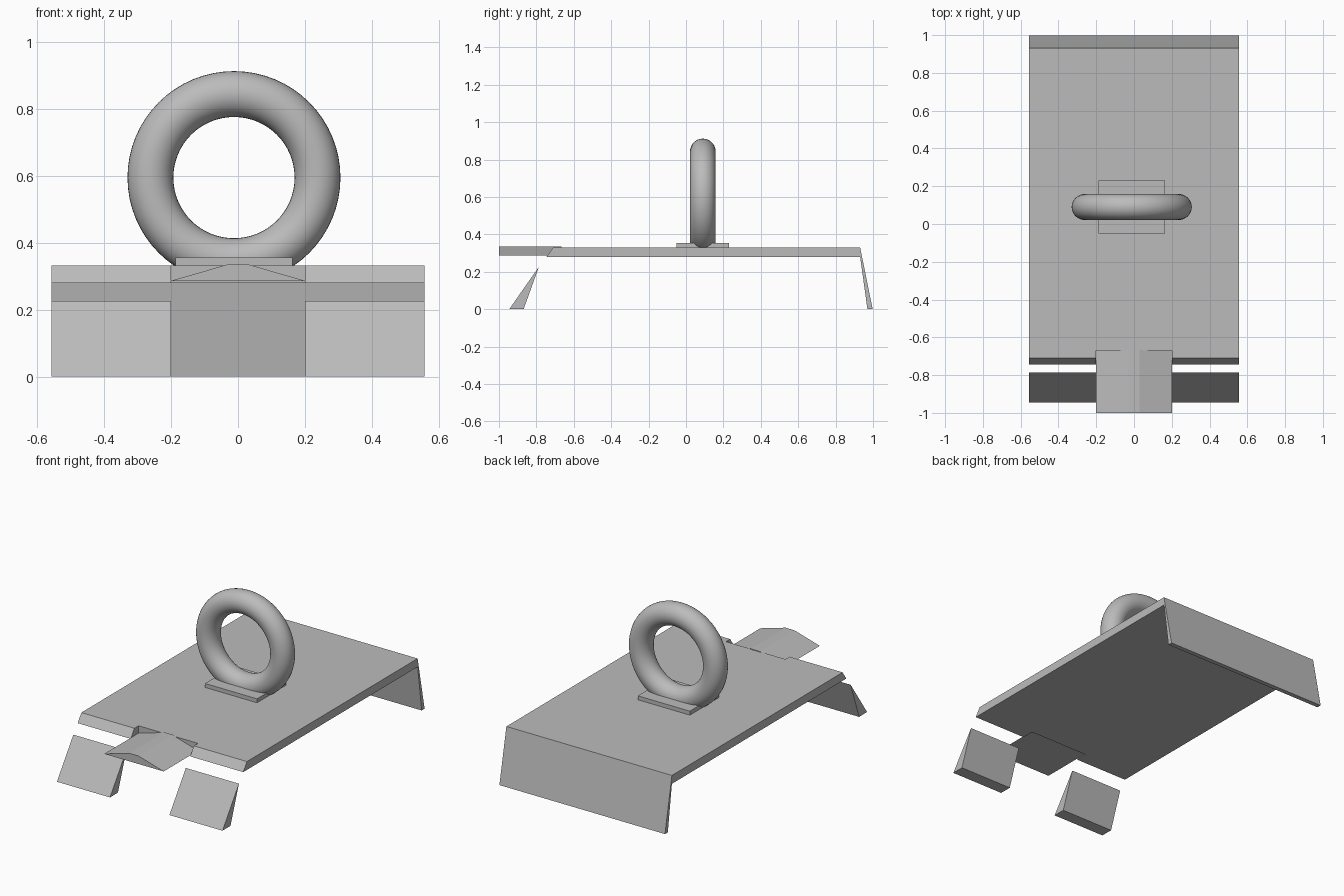
import bpy, bmesh
from mathutils import Vector

cube = bpy.data.objects.get("Cube")
if cube:
    bpy.data.objects.remove(cube)

grey = bpy.data.materials.new("plain_grey")
grey.use_nodes = True
colour = (0.5, 0.5, 0.5, 1)
grey.diffuse_color = colour
grey.node_tree.nodes["Principled BSDF"].inputs["Base Color"].default_value = colour


def finish(name, bm):
    bmesh.ops.recalc_face_normals(bm, faces=bm.faces)
    mesh = bpy.data.meshes.new(name)
    bm.to_mesh(mesh)
    bm.free()
    mesh.materials.append(grey)
    obj = bpy.data.objects.new(name, mesh)
    bpy.context.collection.objects.link(obj)
    return obj


def extrude(name, points, direction):
    """Closed prism from a flat profile."""
    bm = bmesh.new()
    face = bm.faces.new([bm.verts.new(p) for p in points])
    result = bmesh.ops.extrude_face_region(bm, geom=[face], use_keep_orig=True)
    new = [v for v in result["geom"] if isinstance(v, bmesh.types.BMVert)]
    bmesh.ops.translate(bm, verts=new, vec=Vector(direction))
    return finish(name, bm)


HALF = 0.557      # half width of the deck
NOTCH = 0.2       # half width of the front notch
TOP, UNDER = 0.331, 0.28

# Deck with a notch in its bevelled front edge
bm = bmesh.new()
rings = []
for z, front in ((UNDER, -0.745), (TOP, -0.71)):
    outline = [(-HALF, front), (-NOTCH, front), (-NOTCH, -0.67), (NOTCH, -0.67),
               (NOTCH, front), (HALF, front), (HALF, 0.931), (-HALF, 0.931)]
    rings.append([bm.verts.new((x, y, z)) for x, y in outline])
    bm.faces.new(rings[-1])
for i in range(len(rings[0])):
    j = (i + 1) % len(rings[0])
    bm.faces.new((rings[0][i], rings[0][j], rings[1][j], rings[1][i]))
finish("deck", bm)

# Sloping rear leg across the full width
rear = [(0.931, TOP), (0.998, 0), (0.97, 0), (0.931, UNDER)]
extrude("rear_leg", [(-HALF, y, z) for y, z in rear], (2 * HALF, 0, 0))

# Two wedge-shaped front feet
wedge = [(-0.945, 0), (-0.868, 0), (-0.787, 0.226)]
for name, start in (("front_foot_right", -HALF), ("front_foot_left", NOTCH)):
    extrude(name, [(start, y, z) for y, z in wedge], (HALF - NOTCH, 0, 0))

# Peaked tongue sitting in the notch
peak = [(-NOTCH, 0.286), (NOTCH, 0.286), (0.03, 0.335), (-0.03, 0.335)]
extrude("front_tongue", [(x, -1, z) for x, z in peak], (0, 0.335, 0))

# Pad under the ring
RING_X, RING_Y = -0.012, 0.09
pad = [(-0.175, -0.14), (0.175, -0.14), (0.175, 0.14), (-0.175, 0.14)]
extrude("ring_pad", [(RING_X + x, RING_Y + y, TOP) for x, y in pad], (0, 0, 0.024))

# Upright ring, trimmed where it sinks into the deck
bpy.ops.mesh.primitive_torus_add(
    major_segments=64, minor_segments=32, major_radius=0.2495, minor_radius=0.0685,
    location=(0, 0, 0))
ring = bpy.context.object
ring.name = "ring"
ring.data.materials.append(grey)
ring.rotation_euler.x = 1.5707963
ring.location = (RING_X, RING_Y, 0.594)
bpy.ops.object.transform_apply(location=True, rotation=True, scale=True)
bm = bmesh.new()
bm.from_mesh(ring.data)
cut = bmesh.ops.bisect_plane(
    bm, geom=bm.verts[:] + bm.edges[:] + bm.faces[:],
    plane_co=(0, 0, 0.3), plane_no=(0, 0, 1), clear_inner=True)
bmesh.ops.holes_fill(bm, edges=[e for e in bm.edges if e.is_boundary])
bm.to_mesh(ring.data)
bm.free()
bpy.ops.object.shade_smooth_by_angle()
